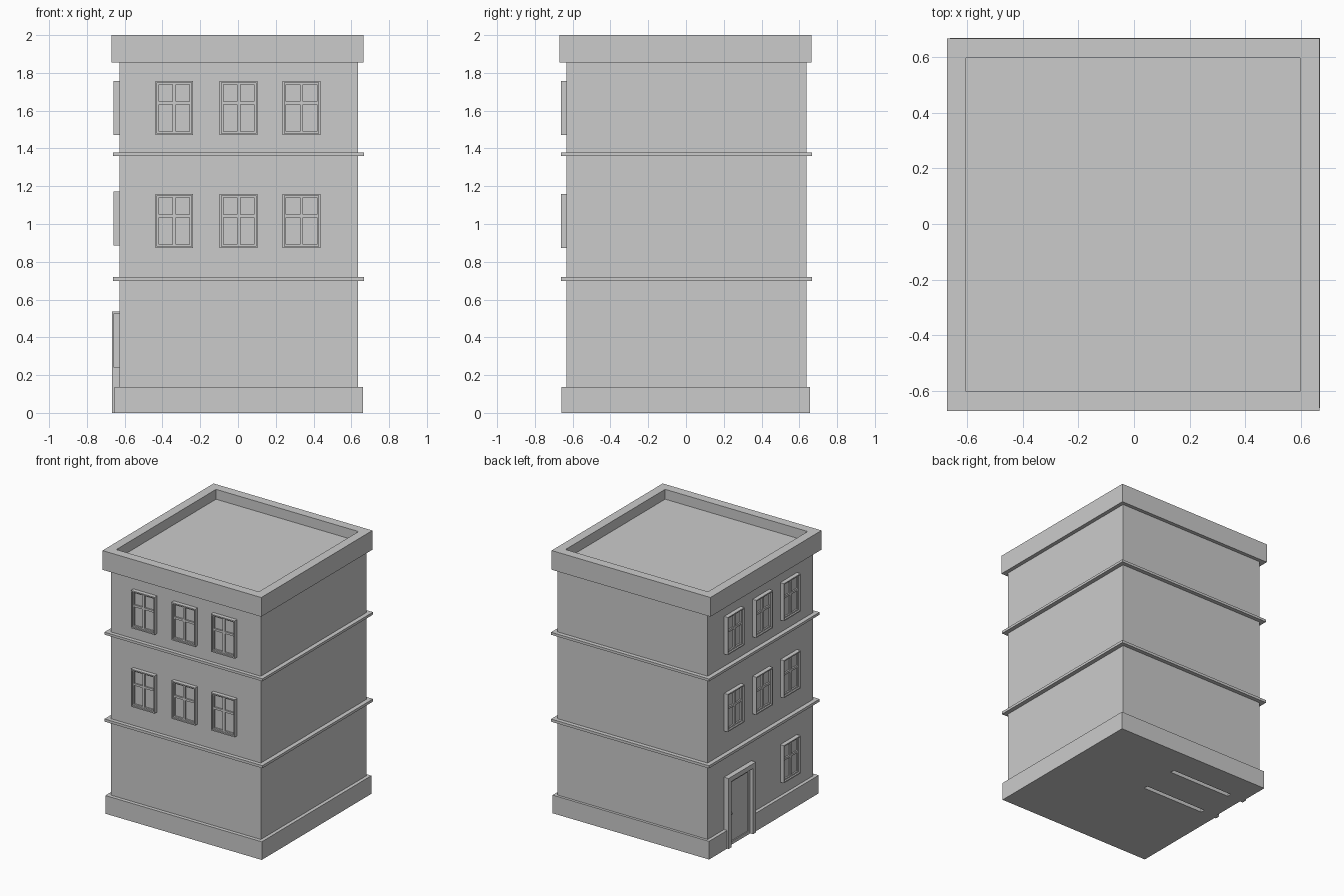
import bpy, bmesh
from mathutils import Matrix
from math import pi

if "Cube" in bpy.data.objects:
    bpy.data.objects.remove(bpy.data.objects["Cube"])


def add_boxes(name, boxes, matrix=None):
    """One object made of boxes given as (x0, x1, y0, y1, z0, z1)."""
    bm = bmesh.new()
    for x0, x1, y0, y1, z0, z1 in boxes:
        m = Matrix.Translation(((x0 + x1) / 2, (y0 + y1) / 2, (z0 + z1) / 2))
        m = m @ Matrix.Diagonal((x1 - x0, y1 - y0, z1 - z0, 1))
        bmesh.ops.create_cube(bm, size=1, matrix=m)
    if matrix:
        bm.transform(matrix)
    mesh = bpy.data.meshes.new(name)
    bm.to_mesh(mesh)
    bm.free()
    obj = bpy.data.objects.new(name, mesh)
    bpy.context.collection.objects.link(obj)
    return obj


def frame(u0, u1, z0, z1, t, d0, d1):
    """Four bars around a rectangle, facing -y."""
    return [(u0, u0 + t, d0, d1, z0, z1), (u1 - t, u1, d0, d1, z0, z1),
            (u0 + t, u1 - t, d0, d1, z0, z0 + t), (u0 + t, u1 - t, d0, d1, z1 - t, z1)]


# Main walls and the floor bands
add_boxes("walls", [(-.628, .635, -.632, .637, .1, 1.9)])
for name, z0, z1 in (("lower_band", .699, .719), ("upper_band", 1.36, 1.379)):
    add_boxes(name, [(-.661, .668, -.661, .668, z0, z1)])

# Plinth with an opening for the door
plinth = add_boxes("plinth", [(-.654, .662, -.66, .657, 0, .138)])
cutter = add_boxes("door_cutter", [(-.8, 0, .112, .438, -.1, .3)])
cutter.hide_render = True
cutter.hide_viewport = True
cut = plinth.modifiers.new("door_opening", 'BOOLEAN')
cut.object = cutter
cut.operation = 'DIFFERENCE'
cut.solver = 'EXACT'

# Parapet with the sunken roof
roof = add_boxes("parapet_roof", [(-.671, .665, -.67, .665, 1.854, 2)])
bm = bmesh.new()
bm.from_mesh(roof.data)
top = max(bm.faces, key=lambda f: f.calc_center_median().z)
bmesh.ops.inset_region(bm, faces=[top], thickness=.097)
inner = bmesh.ops.extrude_face_region(bm, geom=[top])
verts = [v for v in inner["geom"] if isinstance(v, bmesh.types.BMVert)]
bmesh.ops.translate(bm, verts=verts, vec=(0, 0, -.075))
if top.is_valid:
    bmesh.ops.delete(bm, geom=[top], context='FACES_ONLY')
bmesh.ops.recalc_face_normals(bm, faces=bm.faces)
bm.to_mesh(roof.data)
bm.free()

# Windows: built facing -y with the wall at y = 0, then moved to their wall
FRONT = Matrix.Translation((0, -.632, 0))
LEFT = Matrix.Translation((-.628, 0, 0)) @ Matrix.Rotation(-pi / 2, 4, 'Z')


def window(name, u, z0, wall):
    w, h = .1, .286
    u0, u1, z1 = u - w, u + w, z0 + h
    zb = z0 + .59 * h
    parts = frame(u0, u1, z0, z1, .009, -.031, .01)
    parts += frame(u0 + .009, u1 - .009, z0 + .009, z1 - .009, .01, -.019, .01)
    parts += [(u - .009, u + .009, -.019, .01, z0 + .019, z1 - .019)]
    for a, b in ((u0 + .019, u - .009), (u + .009, u1 - .019)):
        parts.append((a, b, -.019, .01, zb - .008, zb + .008))
    parts.append((u0 + .005, u1 - .005, -.008, .01, z0 + .005, z1 - .005))
    add_boxes(name, parts, wall)


for i, u in enumerate((-.338, .003, .336)):
    for z in (.873, 1.471):
        window("front_window", u, z, FRONT)
    for z in (.887, 1.472):
        window("left_window", u, z, LEFT)
window("ground_window", .336, .24, LEFT)

# Door surround, leaf with raised border, and knob
add_boxes("door_frame", [
    (-.44, -.405, -.038, .1, 0, .536), (-.145, -.11, -.038, .1, 0, .536),
    (-.405, -.145, -.038, .1, .5, .536)], LEFT)
add_boxes("door_leaf", [(-.405, -.145, -.006, .628, 0, .5)]
          + frame(-.405, -.145, 0, .5, .024, -.014, .01), LEFT)
bpy.ops.mesh.primitive_uv_sphere_add(segments=12, ring_count=8, radius=.011,
                                     location=(-.65, .385, .245))
bpy.context.object.name = "door_knob"
bpy.ops.object.shade_smooth_by_angle()
